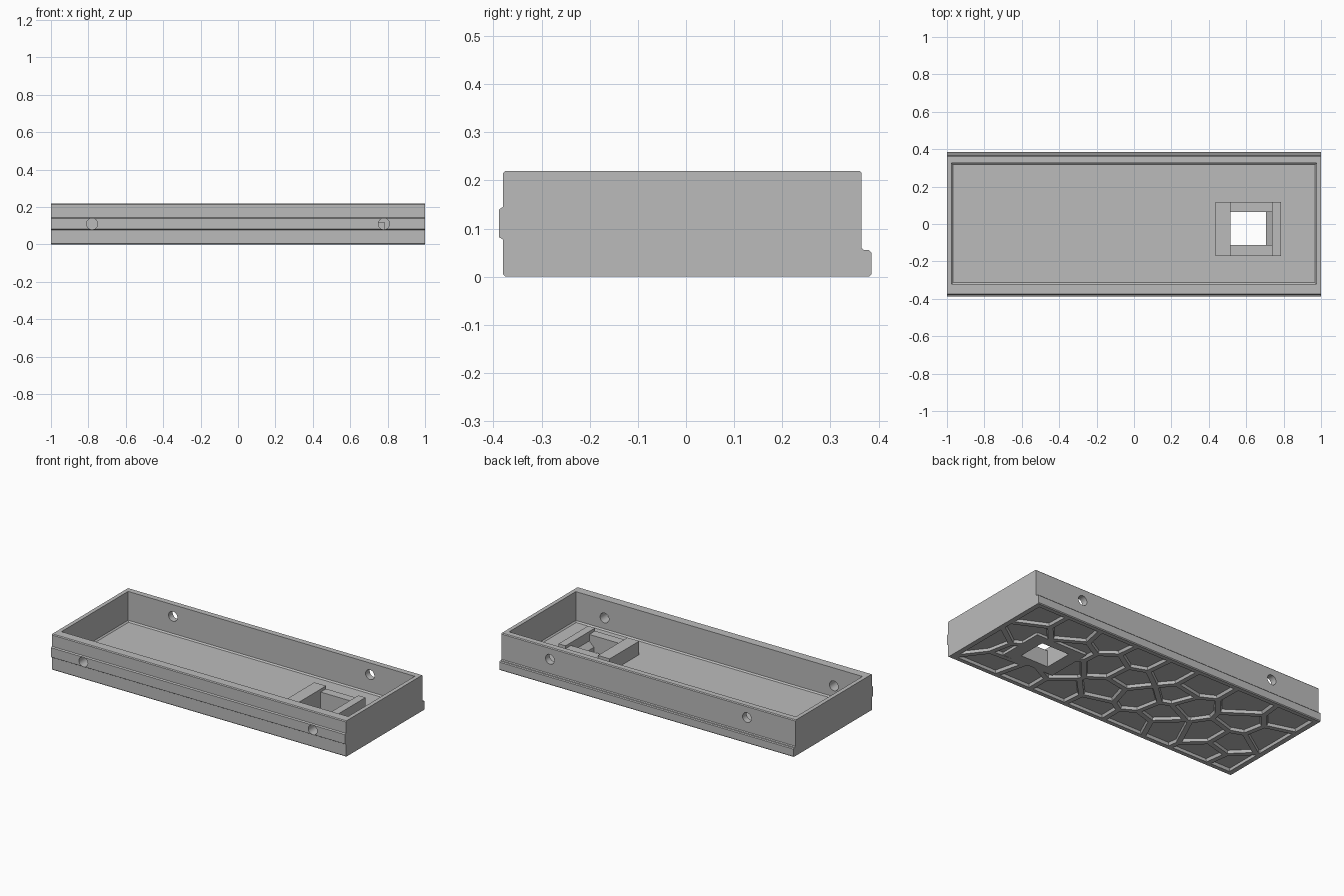
import bpy, bmesh, math, random
from mathutils import Vector

if "Cube" in bpy.data.objects:
    bpy.data.objects.remove(bpy.data.objects["Cube"], do_unlink=True)

grey = bpy.data.materials.new("plain grey")
grey.use_nodes = True
grey.diffuse_color = (0.5, 0.5, 0.5, 1)
grey.node_tree.nodes["Principled BSDF"].inputs["Base Color"].default_value = (0.5, 0.5, 0.5, 1)


def finish(bm, name):
    bmesh.ops.recalc_face_normals(bm, faces=bm.faces)
    mesh = bpy.data.meshes.new(name)
    bm.to_mesh(mesh)
    bm.free()
    obj = bpy.data.objects.new(name, mesh)
    bpy.context.collection.objects.link(obj)
    mesh.materials.append(grey)
    return obj


def prism(name, points, direction):
    """Extrude a closed outline along a direction."""
    bm = bmesh.new()
    face = bm.faces.new([bm.verts.new(p) for p in points])
    top = bmesh.ops.extrude_face_region(bm, geom=[face])["geom"]
    bmesh.ops.translate(bm, vec=direction, verts=[v for v in top if isinstance(v, bmesh.types.BMVert)])
    return finish(bm, name)


def box(name, x0, x1, y0, y1, z0, z1):
    outline = [(x0, y0, z0), (x1, y0, z0), (x1, y1, z0), (x0, y1, z0)]
    return prism(name, outline, (0, 0, z1 - z0))


def cut(target, cutter):
    mod = target.modifiers.new("cut", 'BOOLEAN')
    mod.operation = 'DIFFERENCE'
    mod.solver = 'EXACT'
    mod.object = cutter
    cutter.hide_render = True
    bpy.context.view_layer.objects.active = target
    bpy.ops.object.modifier_apply(modifier=mod.name)
    bpy.data.objects.remove(cutter, do_unlink=True)


# Tray: side profile with front rail, back lip and chamfered edges
c = 0.005
profile = [(-0.38 + c, 0), (0.385 - c, 0), (0.385, c), (0.385, 0.055 - c), (0.385 - c, 0.055),
           (0.37, 0.055), (0.365, 0.06), (0.365, 0.22 - c), (0.365 - c, 0.22), (-0.38 + c, 0.22),
           (-0.38, 0.22 - c), (-0.38, 0.145), (-0.388, 0.14), (-0.388, 0.082), (-0.38, 0.077), (-0.38, c)]
tray = prism("tray", [(-1, y, z) for y, z in profile], (2, 0, 0))

# Cavity with a small chamfer around the floor
bm = bmesh.new()
rings = []
for inset, z in ((0.008, 0.035), (0, 0.043), (0, 0.3)):
    x, y0, y1 = 0.975 - inset, -0.322 + inset, 0.325 - inset
    rings.append([bm.verts.new(p) for p in ((-x, y0, z), (x, y0, z), (x, y1, z), (-x, y1, z))])
bm.faces.new(rings[0])
bm.faces.new(rings[-1])
for low, high in zip(rings, rings[1:]):
    for i in range(4):
        j = (i + 1) % 4
        bm.faces.new((low[i], low[j], high[j], high[i]))
cut(tray, finish(bm, "cavity_cutter"))

# Round holes through the front and back walls
for hole_x, hole_z, y0, y1 in ((0.78, 0.11, -0.45, -0.25), (0.67, 0.148, 0.25, 0.45)):
    for side in (-1, 1):
        ring = [(side * hole_x + 0.03 * math.cos(a), y0, hole_z + 0.03 * math.sin(a))
                for a in (math.tau * i / 32 for i in range(32))]
        cut(tray, prism("hole_cutter", ring, (0, y1 - y0, 0)))

# Irregular cell pattern recessed into the underside
random.seed(7)
columns, rows, rib = 8, 4, 0.014
sites = []
for i in range(columns):
    for j in range(rows):
        u = (i + 0.25 + 0.5 * (j % 2) + random.uniform(-0.28, 0.28)) / columns
        v = (j + 0.5 + random.uniform(-0.28, 0.28)) / rows
        sites.append(Vector((-0.97 + 1.94 * u, -0.35 + 0.7 * v, 0)))
cells = bmesh.new()
for site in sites:
    bm = bmesh.new()
    bm.faces.new([bm.verts.new(p) for p in
                  ((-0.97, -0.35, 0), (0.97, -0.35, 0), (0.97, 0.355, 0), (-0.97, 0.355, 0))])
    for other in sites:
        if other is site or not bm.faces:
            continue
        away = (other - site).normalized()
        bmesh.ops.bisect_plane(bm, geom=bm.verts[:] + bm.edges[:] + bm.faces[:], dist=1e-5,
                               plane_co=(site + other) / 2 - away * rib, plane_no=away,
                               clear_outer=True)
    if bm.faces:
        bm.faces.ensure_lookup_table()
        outline = [v.co.copy() for v in bm.faces[0].verts]
        middle = sum(outline, Vector()) / len(outline)
        low, high = [], []
        for p in outline:
            low.append(cells.verts.new((p.x, p.y, -0.002)))
            q = middle + (p - middle) * 0.93
            high.append(cells.verts.new((q.x, q.y, 0.016)))
        cells.faces.new(low)
        cells.faces.new(high)
        for i in range(len(low)):
            j = (i + 1) % len(low)
            cells.faces.new((low[i], low[j], high[j], high[i]))
    bm.free()
cut(tray, finish(cells, "cell_cutter"))

# Socket frame standing in a window through the floor
cut(tray, box("window_cutter", 0.45, 0.77, -0.16, 0.105, -0.1, 0.1))
frame = box("socket_frame", 0.437, 0.785, -0.17, 0.117, 0, 0.118)
chute = [(0.517, -0.1), (0.705, -0.1), (0.705, 0.03), (0.737, 0.06), (0.737, 0.3), (0.517, 0.3)]
cut(frame, prism("chute_cutter", [(x, -0.113, z) for x, z in chute], (0, 0.177, 0)))
cut(frame, box("step_cutter", 0.517, 0.737, -0.3, 0.3, 0.1, 0.3))

# Flat shading with smooth hole walls
for obj in (tray, frame):
    bpy.ops.object.select_all(action='DESELECT')
    obj.select_set(True)
    bpy.context.view_layer.objects.active = obj
    bpy.ops.object.shade_smooth_by_angle(angle=math.radians(25))
